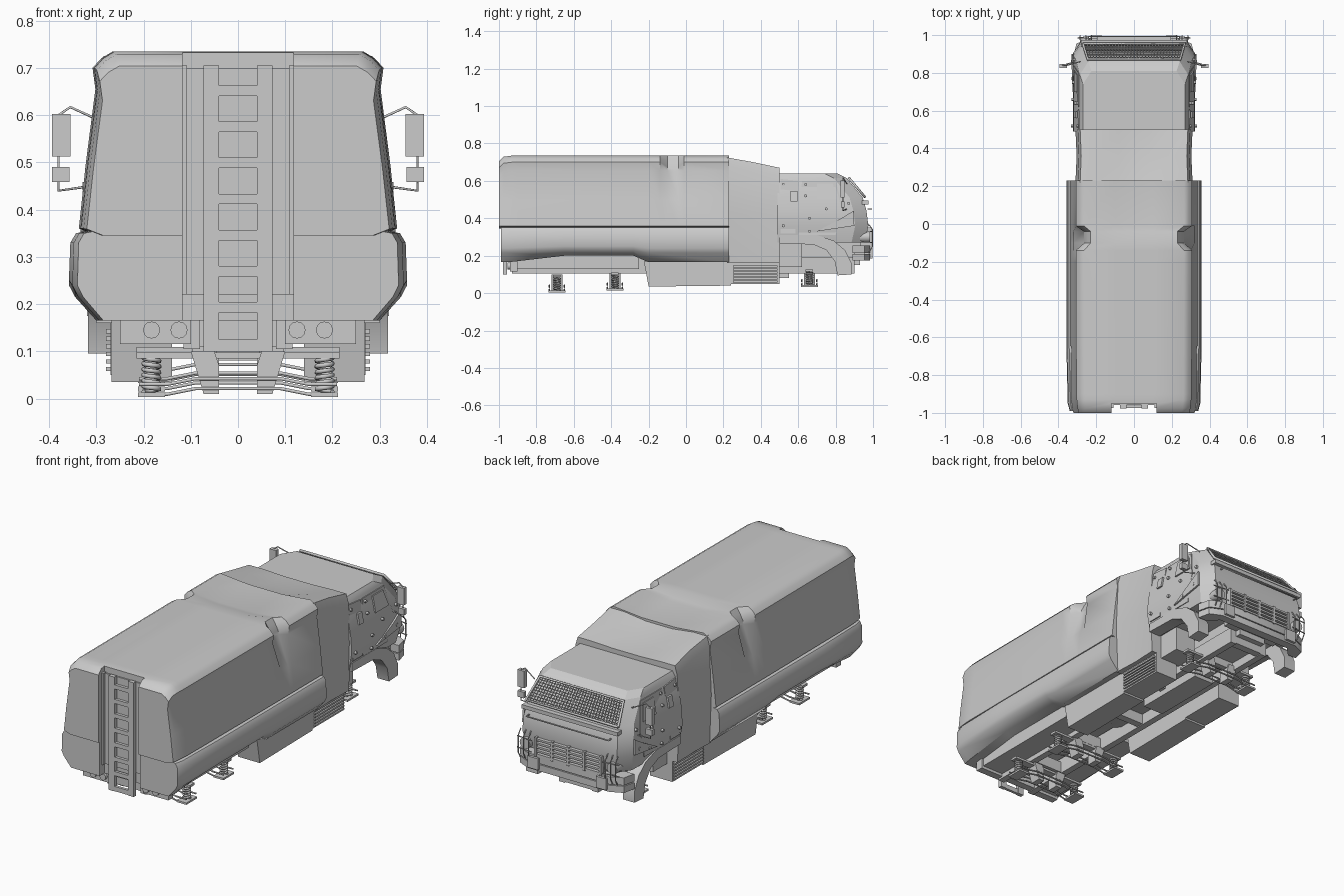
import bpy, bmesh, math
from mathutils import Vector

if "Cube" in bpy.data.objects:
    bpy.data.objects.remove(bpy.data.objects["Cube"])


def mesh(name, verts, faces, angle=30):
    me = bpy.data.meshes.new(name)
    me.from_pydata(verts, [], faces)
    bm = bmesh.new()
    bm.from_mesh(me)
    bmesh.ops.recalc_face_normals(bm, faces=bm.faces)
    bm.to_mesh(me)
    bm.free()
    ob = bpy.data.objects.new(name, me)
    bpy.context.collection.objects.link(ob)
    activate(ob)
    bpy.ops.object.shade_smooth_by_angle(angle=math.radians(angle))
    return ob


def activate(ob):
    bpy.ops.object.select_all(action='DESELECT')
    ob.select_set(True)
    bpy.context.view_layer.objects.active = ob


def loft(name, loops, angle=30):
    n = len(loops[0])
    faces = [(k*n+i, k*n+(i+1) % n, (k+1)*n+(i+1) % n, (k+1)*n+i)
             for k in range(len(loops)-1) for i in range(n)]
    faces += [tuple(range(n)), tuple(range((len(loops)-1)*n, len(loops)*n))]
    return mesh(name, [p for l in loops for p in l], faces, angle)


def section(y, half):
    return [(x, y, z) for x, z in half] + [(-x, y, z) for x, z in reversed(half)]


def boxes(name, items, mirror=False):
    if mirror:
        items = items + [(-b, -a, *r) for a, b, *r in items]
    v, f = [], []
    for x0, x1, y0, y1, z0, z1 in items:
        o = len(v)
        v += [(x, y, z) for x in (x0, x1) for y in (y0, y1) for z in (z0, z1)]
        f += [tuple(o+i for i in q) for q in ((0, 1, 3, 2), (4, 6, 7, 5), (0, 4, 5, 1),
                                              (2, 3, 7, 6), (0, 2, 6, 4), (1, 5, 7, 3))]
    return mesh(name, v, f)


def tubes(name, paths, r, mirror=False, res=1):
    if mirror:
        paths = paths + [[(-x, y, z) for x, y, z in p] for p in paths]
    cu = bpy.data.curves.new(name, 'CURVE')
    cu.dimensions, cu.bevel_depth, cu.bevel_resolution, cu.use_fill_caps = '3D', r, res, True
    for p in paths:
        sp = cu.splines.new('POLY')
        sp.points.add(len(p)-1)
        for q, c in zip(sp.points, p):
            q.co = (*c, 1)
    ob = bpy.data.objects.new(name, cu)
    bpy.context.collection.objects.link(ob)
    activate(ob)
    bpy.ops.object.convert(target='MESH')
    return ob


# Tank body: upper and lower shells lofted along y
UP = [(.10, .735), (.265, .735), (.29, .72), (.308, .70), (.302, .655), (.322, .5), (.337, .36), (.30, .345)]
LOW = [(.30, .358), (.343, .35), (.355, .33), (.358, .24), (.345, .215), (.30, .165)]


def upper(y, sx=1, top=1, pinch=0, dip=0):
    h = [(x*sx, .345+(z-.345)*top) for x, z in UP]
    for i, a in ((1, .8), (2, 1), (3, 1), (4, .8)):
        h[i] = (h[i][0]-pinch*a, h[i][1])
    h[0] = (h[0][0], h[0][1]-dip)
    if pinch:
        h[2], h[3] = (h[2][0], .71), (h[3][0], .675)
    return section(y, h)


def lower(y, sx=1, lift=0):
    return section(y, [(x*sx, z+(lift if z < .2 else lift*.3 if z < .3 else 0)) for x, z in LOW])


shells = [loft("tank_upper_shell", [upper(-1, .95, .92), upper(-.975, .97, .985), upper(-.93, .985), upper(-.9, .99),
                                    upper(-.2), upper(-.14), upper(-.10, 1, 1, .045), upper(-.04, 1, 1, .045, .015),
                                    upper(-.01, 1, 1, 0, .02), upper(.23, 1, 1, 0, .015)], 40),
          loft("tank_lower_shell", [lower(-.99, .95), lower(-.95, .98), lower(-.65, 1, .035), lower(-.28, 1, .035),
                                    lower(-.2), lower(.23)], 40)]
# Ladder recess in the rear of both shells
cut = boxes("recess_cutter", [(-.118, .118, -1.1, -.95, .1, .9)])
cut.hide_render = True
for s in shells:
    m = s.modifiers.new("recess", 'BOOLEAN')
    m.operation, m.object, m.solver = 'DIFFERENCE', cut, 'EXACT'
    activate(s)
    bpy.ops.object.modifier_apply(modifier=m.name)
    bpy.ops.object.shade_smooth_by_angle(angle=math.radians(40))
bpy.data.objects.remove(cut)

# Rear ladder
boxes("ladder_backing", [(-.108, .108, -.957, -.945, .22, .70)])
rungs = [(-.045, .045, -.975, -.96, .182+.0765*i, .204+.0765*i) for i in range(7)]
boxes("rear_ladder", rungs + [(-.045, .045, -.975, -.96, .1, .125)])
boxes("ladder_rails", [(.04, .073, -.978, -.957, .1, .705)], True)
boxes("recess_trim", [(.108, .118, -.975, -.945, .22, .705)], True)

# Tail lamps
boxes("tail_lamp_box", [(.10, .25, -.94, -.90, .115, .17)], True)
tubes("tail_lamps", [[(x, -.955, .145), (x, -.93, .145)] for x in (.125, .183)], .018, True, 4)


# Middle section between tank and cab
def mid(y, top, w, dip):
    return section(y, [(.08, top-dip), (.2, top-.005), (.285*w, top-.005), (.298*w, top-.05), (.31*w, .42), (.30*w, .16)])


loft("middle_section", [mid(.22, .73, 1, .02), mid(.36, .705, .98, .03), mid(.5, .675, 1, .01)], 40)
boxes("vent_box", [(.14, .27, .24, .5, .05, .16)], True)
boxes("vent_slats", [(.265, .28, .25, .49, .058+.016*i, .067+.016*i) for i in range(6)], True)

# Side skirts with slanted rear ends
for s, side in ((1, "right"), (-1, "left")):
    prof = [(.24, .04), (-.2, .035), (-.225, .17), (.24, .17)]
    loft(side + "_skirt_tank", [[(s*x, y, z) for y, z in prof] for x in (.14, .268)])

# Chassis
boxes("chassis_rails", [(.08, .115, -.93, .9, .105, .19)], True)
boxes("chassis_crossmembers", [(-.1, .1, y-.02, y+.02, .11, .17) for y in (-.9, -.69, -.38, -.05, .3, .66, .88)])
boxes("under_boxes", [(.115, .24, -.9, -.25, .13, .22)], True)
boxes("gearbox", [(-.06, .06, .15, .55, .08, .2)])

# Axle frames and coil springs
for name, y, dz in (("rear_axle", -.69, 0), ("middle_axle", -.38, .012), ("front_axle", .66, .03)):
    bars = [[(-.21, y+d, z+dz), (-.15, y+d, z+dz), (-.09, y+d, z+.012+dz), (.09, y+d, z+.012+dz),
             (.15, y+d, z+dz), (.21, y+d, z+dz)] for d in (-.04, .04) for z in (.009, .03)]
    tubes(name + "_links", bars, .004)
    boxes(name + "_top_beam", [(-.215, .215, y-.02, y+.02, .085+dz, .097+dz)])
    boxes(name + "_spring_seats", [(.155, .212, y-.045, y+.045, dz+.003, dz+.013)], True)
    coil = [(.183+.017*math.cos(a*.7), y+.017*math.sin(a*.7), .014+.072*a/54+dz) for a in range(55)]
    tubes(name + "_springs", [coil], .005, True)
    for s in (1, -1):
        loft(name + "_arm", [[(s*x, y+d, z+dz) for x, z in ((.04, .01), (.073, .01), (.10, .10), (.05, .10), (.04, .07))]
                             for d in (-.03, .03)])

# Cab: plan outlines stacked in z (height, half width, front y)
CAB = [(.27, .305, .955), (.36, .322, .975), (.44, .32, .965), (.51, .308, .945), (.615, .287, .86), (.64, .27, .81)]


def side_x(z):
    for (a, wa, _), (b, wb, _) in zip(CAB, CAB[1:]):
        if z <= b:
            return wa+(wb-wa)*(z-a)/(b-a)
    return CAB[-1][1]


loft("cab_shell", [[(-w, .49, z), (w, .49, z), (w, f-.07, z), (w-.045, f, z), (-w+.045, f, z), (-w, f-.07, z)]
                   for z, w, f in CAB], 25)

# Cab side plates: door, armour, window, gun port; plus bolts
PLATES = {"door_panel": [(.60, .31), (.80, .31), (.84, .45), (.80, .60), (.62, .60)],
          "rear_armour": [(.505, .32), (.585, .32), (.605, .60), (.505, .61)],
          "corner_armour": [(.70, .33), (.90, .36), (.895, .44), (.83, .40)]}
for s in (1, -1):
    for off, (name, pts) in zip((.004, .006, .009), PLATES.items()):
        loft(name, [[(s*(side_x(z)+o), y, z) for y, z in pts] for o in (-.01, off)])
    win = [(.70, .50), (.81, .50), (.785, .585), (.70, .585)]
    loft("door_window", [[(s*(side_x(z)+o), y, z) for y, z in win] for o in (-.01, .008)])
    port = [(.56, .49), (.595, .49), (.595, .545), (.56, .545)]
    loft("side_port", [[(s*(side_x(z)+o), y, z) for y, z in port] for o in (-.01, .01)])
bolts = [(.52, .58), (.52, .36), (.64, .58), (.64, .52), (.66, .40), (.66, .33), (.75, .45), (.77, .35), (.86, .38), (.87, .48)]
tubes("cab_bolts", [[(side_x(z)-.005, y, z), (side_x(z)+.011, y, z)] for y, z in bolts], .008, True, 2)

# Windscreen mesh guard
lo, hi = Vector((0, .955, .515)), Vector((0, .872, .615))
P = lambda u, t: tuple(lo.lerp(hi, t) + Vector((u*(.265-.025*t), 0, 0)))
tubes("windscreen_mesh", [[P(i/16, 0), P(i/16, 1)] for i in range(-16, 17)]
      + [[P(-1, j/9), P(1, j/9)] for j in range(10)], .0022, False, 0)
tubes("windscreen_frame", [[P(-1.02, 0), P(1.02, 0), P(1.02, 1), P(-1.02, 1), P(-1.02, 0)]], .007)

# Front panel, grille, bumper, headlamps
boxes("visor_bar", [(-.28, .28, .94, .975, .475, .495)])
boxes("grille_back", [(-.19, .19, .93, .972, .25, .35)])
boxes("grille_slats", [(-.19, .19, .965, .99, .255+.02*i, .265+.02*i) for i in range(5)]
      + [(x-.006, x+.006, .965, .992, .25, .35) for x in (-.19, -.095, 0, .095, .19)])
for z0, z1, nm in ((.175, .21, "lower_bumper"), (.215, .255, "upper_bumper")):
    plan = [(-.32, .89), (-.305, .955), (-.24, .985), (.24, .985), (.305, .955), (.32, .89), (.27, .89), (.22, .94),
            (-.22, .94), (-.27, .89)]
    loft(nm, [[(x, y, z) for x, y in plan] for z in (z0, z1)])
boxes("bumper_centre", [(-.16, .16, .9, .975, .18, .25)])
boxes("bumper_steps", [(.17, .23, .955, .998, .185, .245)], True)
tubes("headlamps", [[(.255, .93, .30), (.255, .985, .30)]], .03, True, 4)
tubes("lamp_guards", [[(x, .98, .22), (x, .997, .25), (x, .997, .34), (x, .975, .37)] for x in (.225, .255, .285)]
      + [[(.21, .995, z), (.30, .985, z)] for z in (.27, .33)], .003, True)
tubes("front_hand_rail", [[(-.24, .97, .45), (-.24, .993, .45), (.24, .993, .45), (.24, .97, .45)]], .004)

# Front wheel arches
arch = [(.5, .31), (.70, .31), (.79, .28), (.85, .23), (.885, .16), (.885, .10), (.81, .095), (.795, .17),
        (.75, .23), (.68, .26), (.5, .265)]
for s in (1, -1):
    loft("front_mudguard", [[(s*x, y, z) for y, z in arch] for x in (.25, .318)], 40)
boxes("cab_floor_sides", [(.12, .24, .49, .62, .14, .28)], True)
boxes("engine_block", [(-.08, .08, .5, .93, .15, .29)])

# Mirrors
boxes("mirrors", [(.355, .394, .825, .848, .512, .602), (.357, .394, .828, .848, .458, .49)], True)
tubes("mirror_arms", [[(.285, .86, .585), (.355, .84, .617), (.38, .84, .60), (.38, .84, .44), (.31, .86, .45)]], .003, True)
